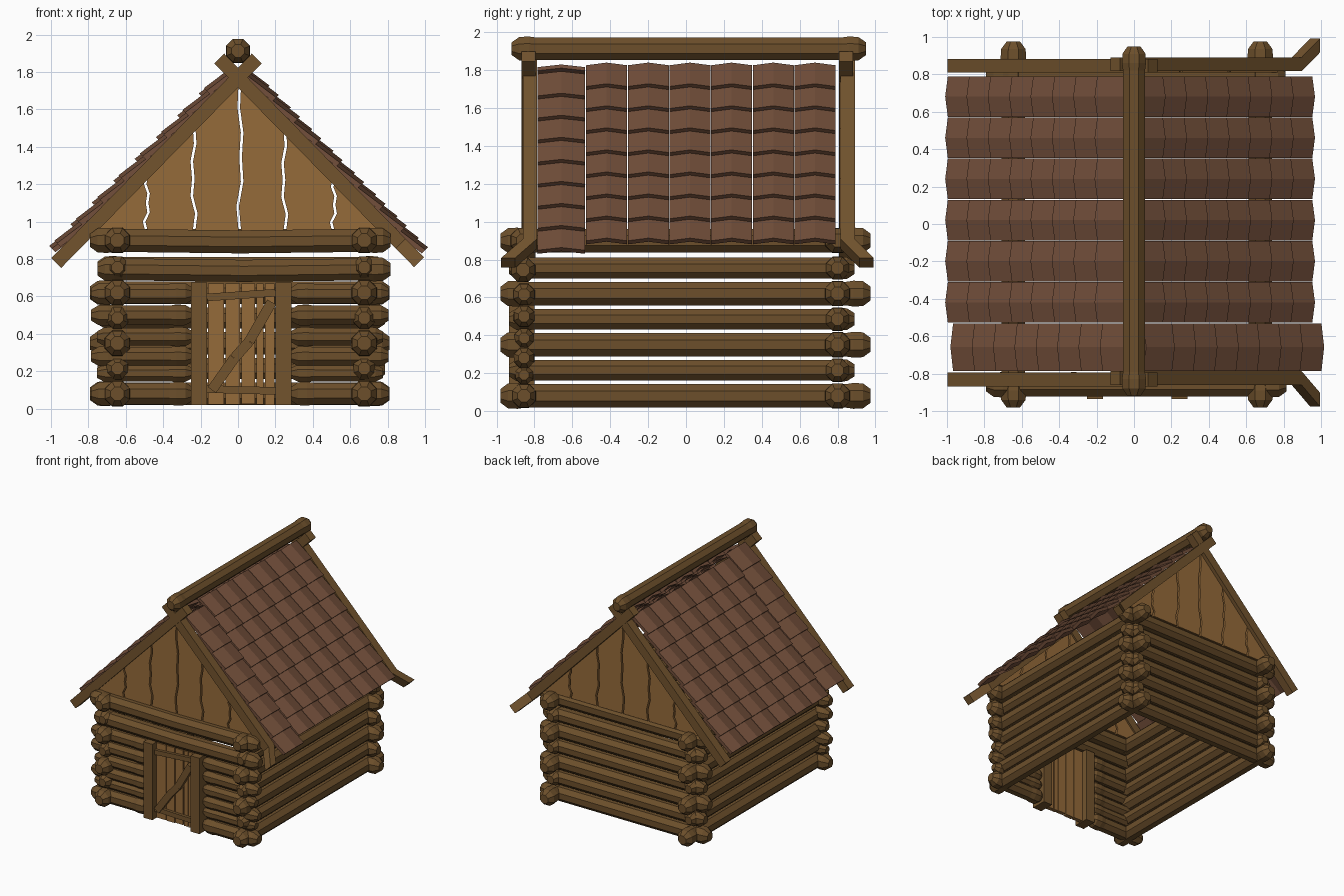
import bpy, bmesh, math, random
from mathutils import Vector

if "Cube" in bpy.data.objects:
    bpy.data.objects.remove(bpy.data.objects["Cube"])

random.seed(4)
A = math.atan(1.02)            # roof pitch
C, S = math.cos(A), math.sin(A)


def material(name, col):
    m = bpy.data.materials.new(name)
    m.diffuse_color = (*col, 1)
    m.use_nodes = True
    m.node_tree.nodes["Principled BSDF"].inputs["Base Color"].default_value = m.diffuse_color
    return m


LOG = material("log_brown", (0.15, 0.078, 0.024))
PLANK = material("plank_brown", (0.30, 0.145, 0.042))
TRIM = material("trim_brown", (0.17, 0.088, 0.027))
TILE = material("tile_brown", (0.17, 0.078, 0.043))


def emit(name, bm, mat):
    bmesh.ops.recalc_face_normals(bm, faces=bm.faces)
    me = bpy.data.meshes.new(name)
    bm.to_mesh(me)
    bm.free()
    me.materials.append(mat)
    ob = bpy.data.objects.new(name, me)
    bpy.context.collection.objects.link(ob)


def loft(bm, rings):
    """Skin a list of closed rings and cap both ends."""
    vs = [[bm.verts.new(p) for p in r] for r in rings]
    n = len(vs[0])
    for a, b in zip(vs, vs[1:]):
        for i in range(n):
            j = (i + 1) % n
            bm.faces.new((a[i], a[j], b[j], b[i]))
    bm.faces.new(vs[0])
    bm.faces.new(vs[-1][::-1])


def log(bm, axis, other, z, a, b, r, sag=0.0):
    """Eight-sided log from a to b with swollen, chamfered ends."""
    m = (a + b) / 2
    stations = [(a, .55, 0), (a + .04, 1, 0), (a + .09, 1.04, 0), (a + .13, .95, 0), (m, .95, -sag),
                (b - .13, .95, 0), (b - .09, 1.04, 0), (b - .04, 1, 0), (b, .55, 0)]
    rings = []
    for t, k, dz in stations:
        ring = []
        for i in range(8):
            w = math.pi * (i + .5) / 4
            o, h = other + r * k * math.cos(w), z + dz + r * k * math.sin(w)
            ring.append((t, o, h) if axis == 'x' else (o, t, h))
        rings.append(ring)
    loft(bm, rings)


def box(bm, x0, x1, y0, y1, z0, z1):
    loft(bm, [[(x0, y0, z), (x1, y0, z), (x1, y1, z), (x0, y1, z)] for z in (z0, z1)])


def beam(bm, p, q, w, y0, y1):
    """Flat board in the xz plane between two points."""
    p, q = Vector(p), Vector(q)
    d = (q - p).normalized()
    n = Vector((-d.y, d.x)) * w / 2
    loft(bm, [[(c.x + s * n.x, y, c.y + s * n.y) for s, y in ((1, y0), (1, y1), (-1, y1), (-1, y0))]
              for c in (p, q)])


BIG = [0.08, 0.35, 0.62, 0.90]
SMALL = [0.215, 0.485, 0.755]

# side walls
for name, x in (("left_wall_logs", -.645), ("right_wall_logs", .675)):
    bm = bmesh.new()
    for z in BIG:
        log(bm, 'y', x, z, -.98, .975, .071)
    for z in SMALL:
        log(bm, 'y', x, z, -.935, .89, .062)
    emit(name, bm, LOG)

# back wall
bm = bmesh.new()
for z in BIG:
    log(bm, 'x', .80, z, -.79, .81, .069)
for z in SMALL:
    log(bm, 'x', .80, z, -.75, .785, .064)
emit("back_wall_logs", bm, LOG)

# front wall, split around the doorway
bm = bmesh.new()
for z, r, e in ((.08, .066, 0), (.19, .05, -.03), (.28, .056, 0), (.385, .054, -.03), (.5, .058, 0), (.615, .06, 0)):
    log(bm, 'x', -.855, z, -.785 - e, -.24, r)
    log(bm, 'x', -.855, z, .28, .805 + e, r)
log(bm, 'x', -.86, .745, -.75, .815, .067, .008)
log(bm, 'x', -.86, .90, -.79, .815, .07, .008)
emit("front_wall_logs", bm, LOG)

# door frame, planks and brace
bm = bmesh.new()
box(bm, -.25, -.165, -.935, -.80, .02, .675)
box(bm, .20, .285, -.935, -.80, .02, .675)
emit("door_posts", bm, TRIM)
bm = bmesh.new()
edges = [-.165, -.07, .015, .095, .14, .20]
for x0, x1 in zip(edges, edges[1:]):
    box(bm, x0 + .004, x1 - .004, -.88, -.845, .02 + random.uniform(0, .015), .67)
emit("door_planks", bm, PLANK)
bm = bmesh.new()
beam(bm, (-.165, .595), (.20, .62), .04, -.905, -.88)
beam(bm, (-.165, .105), (.20, .095), .04, -.905, -.88)
path = [(-.14, .10), (-.02, .27), (.06, .36), (.18, .57)]
for p, q in zip(path, path[1:]):
    beam(bm, p, q, .055, -.915, -.88)
emit("door_brace", bm, TRIM)

# gable planks with crooked gaps between them
gaps = [-.49, -.235, .01, .25, .51]
wiggle = [0, -.012, .012, .004, .012, -.006, 0]


def gap_line(x, k, side):
    if abs(x) > .7:
        return [(x, .95)]
    top = 1.75 - 1.02 * abs(x)
    pts = []
    for i, w in enumerate(wiggle):
        f = i / (len(wiggle) - 1)
        pts.append((x + w * k + side * .007, .95 + (top - .95) * f))
    return pts


for name, y in (("front_gable_planks", -.83), ("back_gable_planks", .83)):
    bm = bmesh.new()
    xs = [-.78] + gaps + [.78]
    for i in range(len(xs) - 1):
        ka, kb = (1 if i % 2 else -1), (-1 if i % 2 else 1)
        outline = gap_line(xs[i], ka, 1) + gap_line(xs[i + 1], kb, -1)[::-1]
        loft(bm, [[(x, yy, z) for x, z in outline] for yy in (y - .02, y + .02)])
    emit(name, bm, PLANK)

# crossed bargeboards, the right-hand ends flare outwards
for name, y0, out in (("front_bargeboards", -.828, -1), ("back_bargeboards", .85, 1)):
    bm = bmesh.new()
    for side, stations in ((-1, [(-.10, 0), (.972, 0)]),
                           (1, [(-.10, 0), (.87, 0), (.968, .10 if out > 0 else .115)])):
        rings = []
        for x, dy in stations:
            z = 1.77 - 1.02 * x
            y = y0 + out * dy + side * .004
            rings.append([(side * (x + k * .037 * S), y + h, z + k * .037 * C)
                          for k, h in ((1, -.037), (1, .037), (-1, .037), (-1, -.037))])
        loft(bm, rings)
    emit(name, bm, TRIM)

# ridge log
bm = bmesh.new()
log(bm, 'y', 0, 1.913, -.92, .95, .067)
emit("ridge_log", bm, LOG)


# roof tiles: peaked slabs in overlapping rows
def tile(bm, side, u0, u1, y0, y1):
    ym = (y0 + y1) / 2
    rings = []
    for u, h in ((u0, .008), (u1, .036)):
        ring = []
        for y, k in ((y0, 0), (ym, .02), (y1, 0), (y1, -.027), (ym, -.007), (y0, -.027)):
            hh = h + k
            ring.append((side * (u * C + hh * S), y, 1.82 - u * S + hh * C))
        rings.append(ring)
    loft(bm, rings)


columns = [(-.785, -.532)] + [(-.527 + .22 * i, -.311 + .22 * i) for i in range(6)]
for name, side, front_shift, main_shift in (("left_roof_tiles", -1, .02, .06), ("right_roof_tiles", 1, .07, 0)):
    bm = bmesh.new()
    for c, (y0, y1) in enumerate(columns):
        shift = main_shift if c else front_shift
        for r in range(8):
            u1 = 1.325 + shift - (7 - r) * .163
            tile(bm, side, max(u1 - .19, .0), u1, y0, y1)
    emit(name, bm, TILE)
